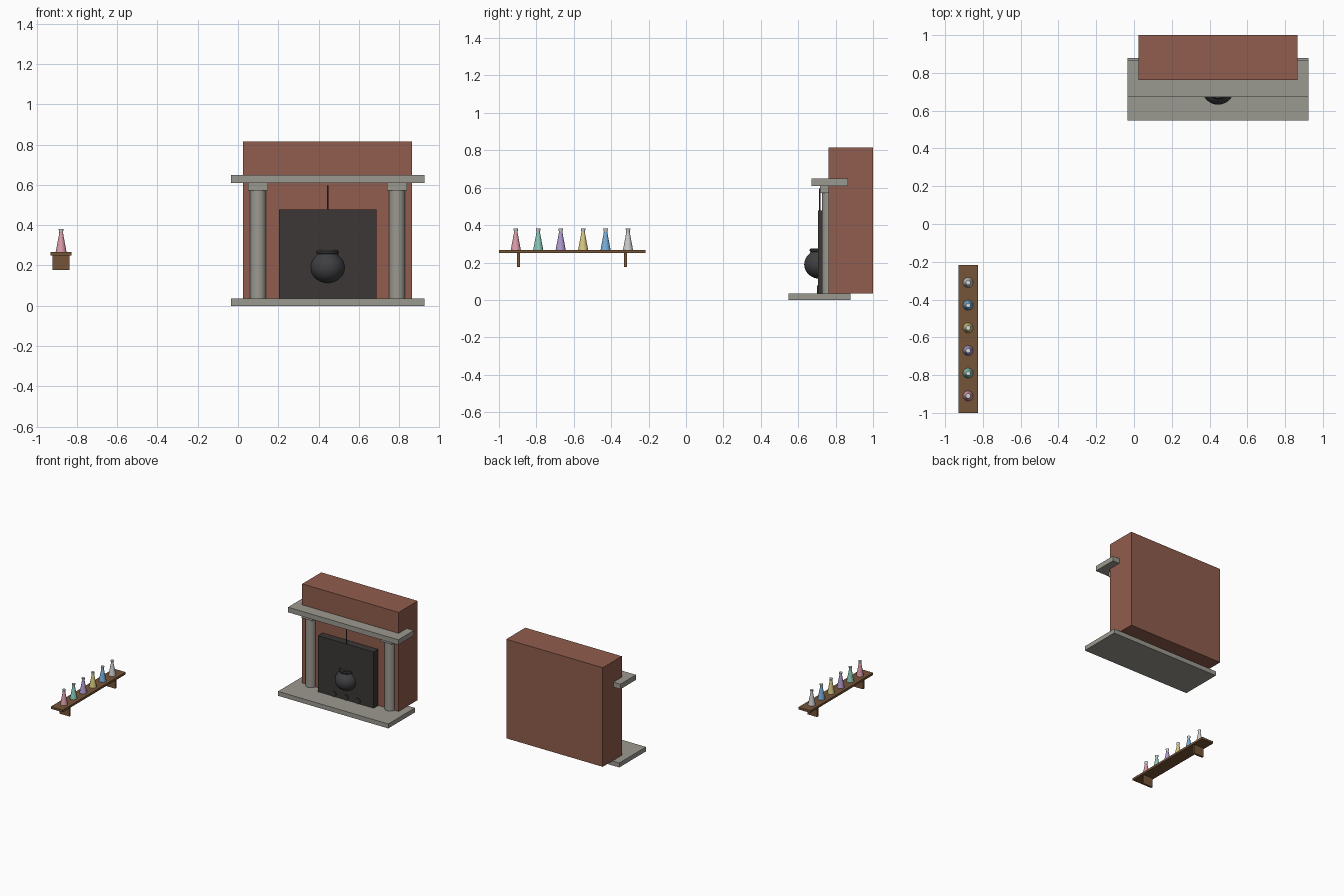
import bpy, bmesh, math
from mathutils import Vector

if "Cube" in bpy.data.objects:
    bpy.data.objects.remove(bpy.data.objects["Cube"])


def mat(name, r, g, b):
    m = bpy.data.materials.new(name)
    m.diffuse_color = (r, g, b, 1)
    m.use_nodes = True
    m.node_tree.nodes["Principled BSDF"].inputs["Base Color"].default_value = m.diffuse_color
    return m


brick = mat("brick", 0.28, 0.11, 0.075)
stone = mat("stone", 0.33, 0.32, 0.28)
soot = mat("soot", 0.045, 0.038, 0.037)
iron = mat("iron", 0.05, 0.05, 0.055)
wood = mat("wood", 0.18, 0.09, 0.04)
glass = mat("clear_glass", 0.65, 0.68, 0.68)


def finish(name, bm, material, smooth=False):
    bmesh.ops.recalc_face_normals(bm, faces=bm.faces)
    me = bpy.data.meshes.new(name)
    bm.to_mesh(me)
    bm.free()
    me.materials.append(material)
    ob = bpy.data.objects.new(name, me)
    bpy.context.collection.objects.link(ob)
    if smooth:
        bpy.ops.object.select_all(action='DESELECT')
        ob.select_set(True)
        bpy.context.view_layer.objects.active = ob
        bpy.ops.object.shade_smooth_by_angle(angle=math.radians(35))
    return ob


def box(name, x, y, z, material):
    """Box from (min, max) ranges."""
    bm = bmesh.new()
    bmesh.ops.create_cube(bm, size=1)
    for v in bm.verts:
        v.co = [(a + b) / 2 + c * (b - a) for (a, b), c in zip((x, y, z), v.co)]
    return finish(name, bm, material)


def rod(name, p, q, r1, r2, material, sides=16):
    """Cylinder or cone between two points."""
    p, q = Vector(p), Vector(q)
    bm = bmesh.new()
    bmesh.ops.create_cone(bm, cap_ends=True, segments=sides, radius1=r1, radius2=r2,
                          depth=(q - p).length)
    turn = Vector((0, 0, 1)).rotation_difference(q - p)
    for v in bm.verts:
        v.co = turn @ v.co + (p + q) / 2
    return finish(name, bm, material, True)


def lathe(name, profile, at, material, sides=24):
    """Revolve (radius, height) points around z."""
    bm = bmesh.new()
    vs = [bm.verts.new((r, 0, z)) for r, z in profile]
    edges = [bm.edges.new(e) for e in zip(vs, vs[1:])]
    bmesh.ops.spin(bm, geom=vs + edges, cent=(0, 0, 0), axis=(0, 0, 1),
                   angle=math.tau, steps=sides)
    bmesh.ops.remove_doubles(bm, verts=bm.verts, dist=1e-5)
    ob = finish(name, bm, material, True)
    ob.location = at
    return ob


# fireplace masonry
CX = 0.445
box("chimney_breast", (0.025, 0.865), (0.763, 1.0), (0.035, 0.815), brick)
box("hearth", (-0.035, 0.925), (0.548, 0.88), (0, 0.035), stone)
box("mantel", (-0.035, 0.925), (0.672, 0.866), (0.61, 0.65), stone)
box("firebox", (0.203, 0.687), (0.706, 0.78), (0.035, 0.477), soot)

# columns with capitals
for side, s in (("left", -1), ("right", 1)):
    x = CX + s * 0.345
    rod(side + "_column", (x, 0.766, 0.035), (x, 0.766, 0.572), 0.04, 0.04, stone, 20)
    box(side + "_capital", (x - 0.05, x + 0.05), (0.716, 0.816), (0.572, 0.61), stone)

# logs, ends showing at the firebox floor
for i in (-1, 0, 1):
    x = CX + i * 0.105
    rod(f"log_{i + 2}", (x, 0.7, 0.056), (x, 0.77, 0.056), 0.022, 0.022, soot)

# cauldron: round belly, neck and flared rim
belly = [(0.085 * math.cos(a), 0.19 + 0.077 * math.sin(a))
         for a in (math.radians(-90 + 10 * i) for i in range(15))]
belly[0] = (0, 0.113)
lathe("cauldron", belly + [(0.052, 0.257), (0.056, 0.262), (0.056, 0.27), (0.05, 0.276),
                           (0.045, 0.27), (0, 0.262)], (CX, 0.717, 0), iron, 32)
rod("spout", (0.385, 0.717, 0.2), (0.352, 0.717, 0.23), 0.014, 0.008, iron, 12)
rod("hanging_rod", (CX, 0.715, 0.26), (CX, 0.715, 0.597), 0.004, 0.004, iron, 8)

# shelf and brackets
SX = -0.878
box("shelf", (SX - 0.052, SX + 0.052), (-1.0, -0.217), (0.25, 0.267), wood)
for i, y in enumerate((-0.895, -0.323)):
    box(f"bracket_{i + 1}", (SX - 0.042, SX + 0.042), (y - 0.008, y + 0.008),
        (0.177, 0.25), wood)

# row of potion bottles with stoppers
colours = [(0.7, 0.33, 0.4), (0.25, 0.58, 0.48), (0.43, 0.32, 0.62),
           (0.68, 0.58, 0.22), (0.18, 0.42, 0.7), (0.58, 0.58, 0.55)]
for i, c in enumerate(colours):
    at = (SX, -0.91 + 0.12 * i, 0.267)
    lathe(f"bottle_{i + 1}", [(0, 0), (0.027, 0), (0.011, 0.085), (0.009, 0.098), (0, 0.098)],
          at, mat(f"potion_{i + 1}", *c))
    lathe(f"bottle_lip_{i + 1}", [(0, 0.096), (0.009, 0.096), (0.013, 0.115), (0, 0.115)],
          at, glass)
